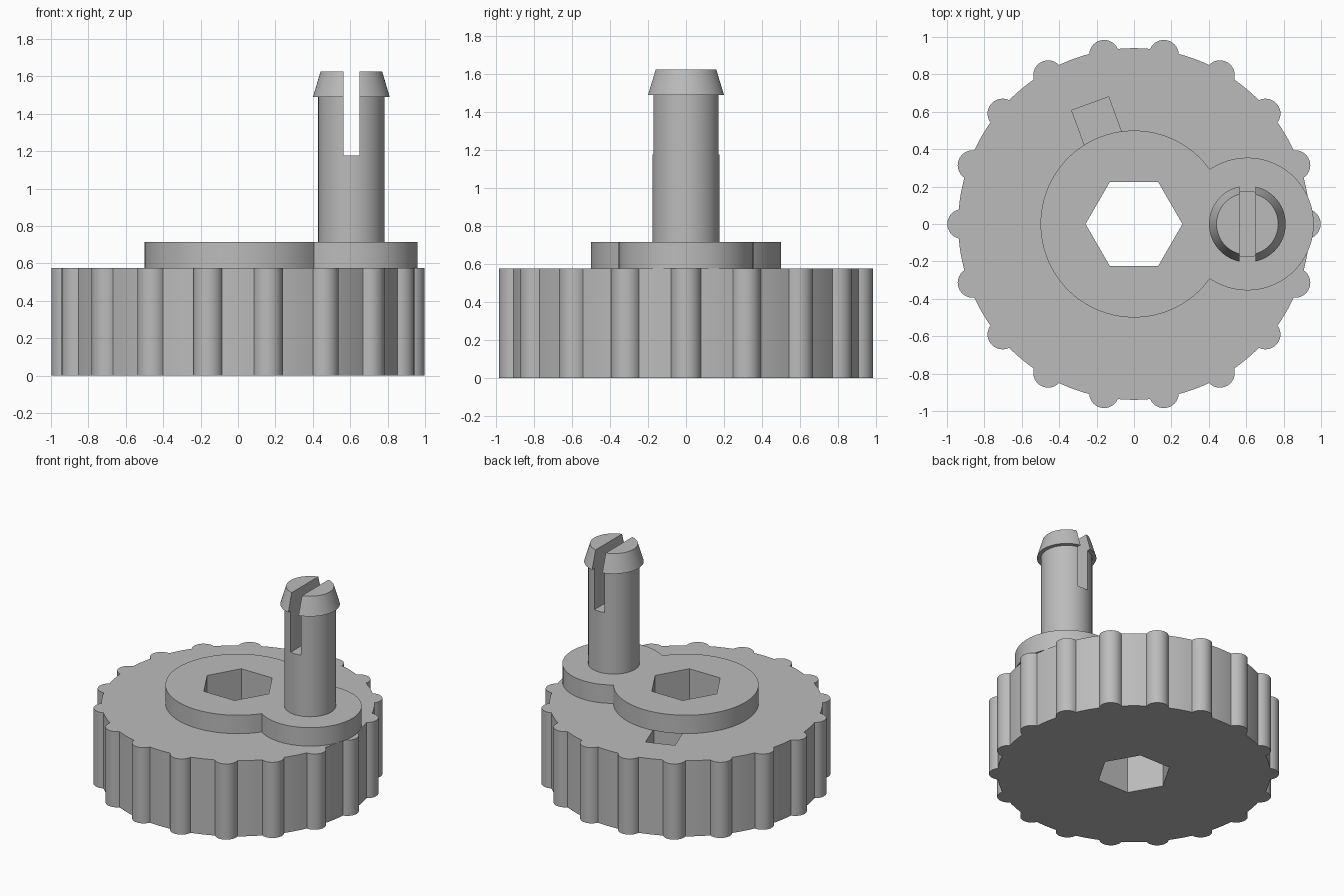
import bpy, bmesh, math
from math import cos, sin, acos, pi, radians

cube = bpy.data.objects.get("Cube")
if cube:
    bpy.data.objects.remove(cube, do_unlink=True)

GREY = (0.5, 0.5, 0.5, 1)
grey = bpy.data.materials.new("grey plastic")
grey.use_nodes = True
grey.diffuse_color = GREY
grey.node_tree.nodes["Principled BSDF"].inputs["Base Color"].default_value = GREY


def arc(cx, cy, r, a0, a1, n):
    """Points along a circular arc, both ends included."""
    return [(cx + r * cos(a0 + (a1 - a0) * i / n),
             cy + r * sin(a0 + (a1 - a0) * i / n)) for i in range(n + 1)]


def finish(name, bm):
    bmesh.ops.remove_doubles(bm, verts=bm.verts, dist=1e-5)
    bmesh.ops.recalc_face_normals(bm, faces=bm.faces)
    mesh = bpy.data.meshes.new(name)
    bm.to_mesh(mesh)
    bm.free()
    mesh.materials.append(grey)
    ob = bpy.data.objects.new(name, mesh)
    bpy.context.collection.objects.link(ob)
    return ob


def prism(name, outline, z0, z1):
    """Extrude a flat outline upwards."""
    bm = bmesh.new()
    face = bm.faces.new([bm.verts.new((x, y, z0)) for x, y in outline])
    ext = bmesh.ops.extrude_face_region(bm, geom=[face])["geom"]
    verts = [g for g in ext if isinstance(g, bmesh.types.BMVert)]
    bmesh.ops.translate(bm, verts=verts, vec=(0, 0, z1 - z0))
    return finish(name, bm)


def lathe(name, profile, x, n=64):
    """Spin a (radius, height) profile about a vertical axis at x."""
    bm = bmesh.new()
    verts = [bm.verts.new((x + r, 0, z)) for r, z in profile]
    edges = [bm.edges.new(pair) for pair in zip(verts, verts[1:])]
    bmesh.ops.spin(bm, geom=verts + edges, cent=(x, 0, 0), axis=(0, 0, 1),
                   angle=2 * pi, steps=n, use_merge=True)
    return finish(name, bm)


def activate(ob):
    bpy.ops.object.select_all(action='DESELECT')
    ob.select_set(True)
    bpy.context.view_layer.objects.active = ob


def cut(ob, cutter):
    mod = ob.modifiers.new("cut", 'BOOLEAN')
    mod.operation, mod.solver, mod.object = 'DIFFERENCE', 'EXACT', cutter
    activate(ob)
    bpy.ops.object.modifier_apply(modifier=mod.name)


# Wheel outline: round rim with evenly spaced grip bumps
RIM, BUMP, BUMP_C, COUNT = 0.94, 0.08, 0.918, 18
step = 2 * pi / COUNT
half = acos((RIM**2 + BUMP_C**2 - BUMP**2) / (2 * RIM * BUMP_C))
sweep = math.atan2(RIM * sin(half), RIM * cos(half) - BUMP_C)
outline = []
for i in range(COUNT):
    a = i * step
    outline += arc(BUMP_C * cos(a), BUMP_C * sin(a), BUMP, a - sweep, a + sweep, 14)
    outline += arc(0, 0, RIM, a + half, a + step - half, 6)[1:-1]
wheel = prism("grip_wheel", outline, 0, 0.575)

# Raised plate: hub disc merged with the crank pin disc
HUB, PIN_PAD, PIN_X = 0.5, 0.355, 0.606
meet_x = (HUB**2 - PIN_PAD**2 + PIN_X**2) / (2 * PIN_X)
meet_y = math.sqrt(HUB**2 - meet_x**2)
hub_a = math.atan2(meet_y, meet_x)
pad_a = math.atan2(meet_y, meet_x - PIN_X)
outline = arc(0, 0, HUB, hub_a, 2 * pi - hub_a, 56)
outline += arc(PIN_X, 0, PIN_PAD, -pad_a, pad_a, 44)[1:-1]
plate = prism("raised_plate", outline, 0.575, 0.715)

# Hexagonal shaft hole through wheel and plate
hexagon = prism("hole_cutter", arc(0, 0, 0.259, 0, 2 * pi, 6)[:-1], -0.2, 1)
cut(wheel, hexagon)
cut(plate, hexagon)

# Nut pocket beside the hub
d = radians(110)
corners = [(0.46, -0.105), (0.685, -0.105), (0.685, 0.105), (0.46, 0.105)]
pocket = prism("pocket_cutter", [(u * cos(d) - v * sin(d), u * sin(d) + v * cos(d))
                                 for u, v in corners], 0.15, 0.8)
cut(wheel, pocket)

# Split snap-fit pin with a tapered head
pin = lathe("snap_pin", [(0, 0.7), (0.177, 0.7), (0.177, 1.49),
                         (0.205, 1.49), (0.165, 1.625), (0, 1.625)], PIN_X)
w = 0.043
slot = prism("slot_cutter", [(PIN_X - w, -0.4), (PIN_X + w, -0.4),
                             (PIN_X + w, 0.4), (PIN_X - w, 0.4)], 1.177, 1.8)
cut(pin, slot)

for helper in (hexagon, pocket, slot):
    bpy.data.objects.remove(helper, do_unlink=True)

for ob in (wheel, plate, pin):
    activate(ob)
    bpy.ops.object.shade_smooth_by_angle(angle=radians(30))
